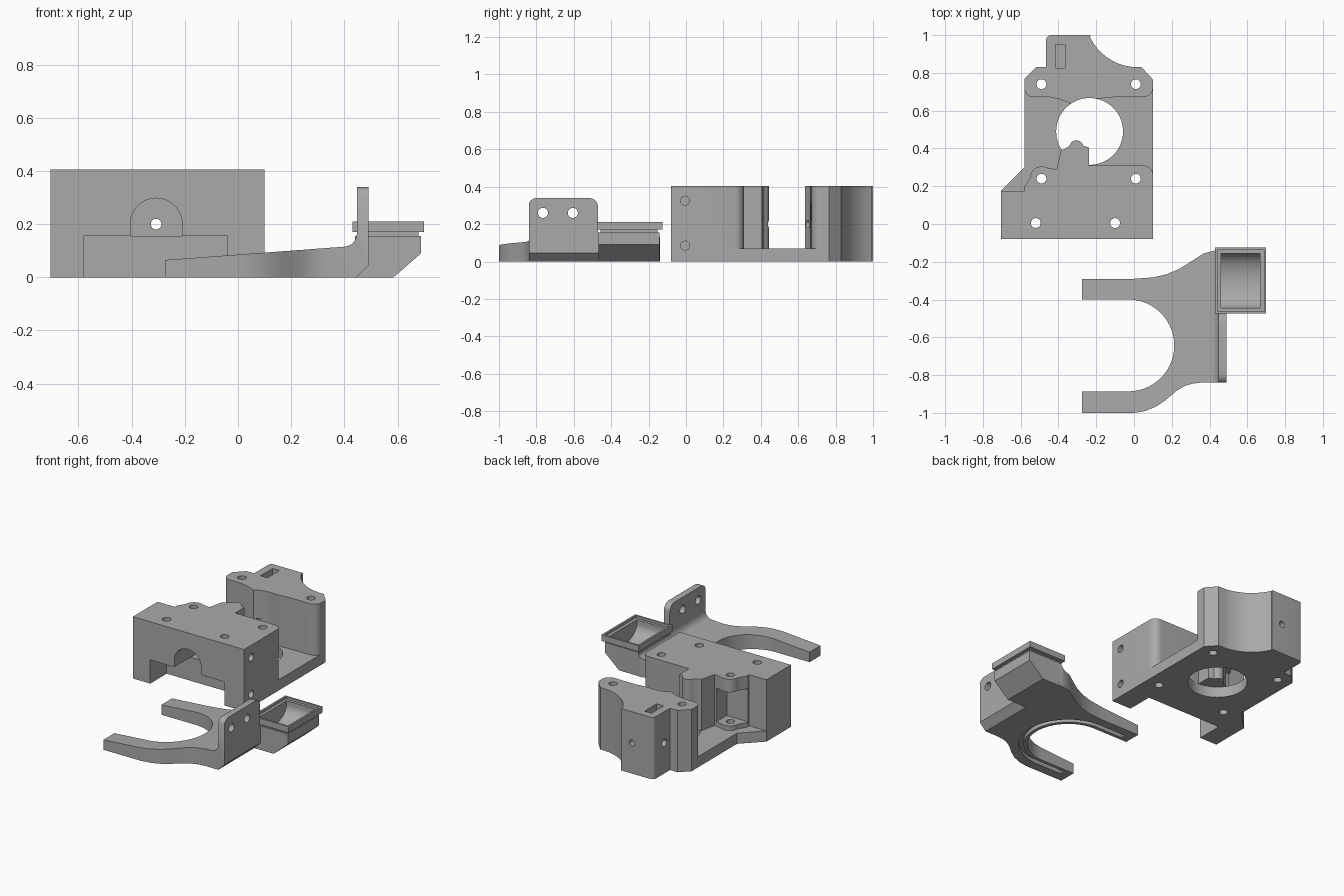
import bpy, bmesh
from math import cos, sin, radians

if "Cube" in bpy.data.objects:
    bpy.data.objects.remove(bpy.data.objects["Cube"], do_unlink=True)

grey = bpy.data.materials.new("plain grey")
grey.use_nodes = True
grey.diffuse_color = (0.4, 0.4, 0.4, 1)
grey.node_tree.nodes["Principled BSDF"].inputs["Base Color"].default_value = (0.4, 0.4, 0.4, 1)


def arc(cx, cy, r, start, end, n=8):
    steps = [radians(start + (end - start) * i / n) for i in range(n + 1)]
    return [(cx + r * cos(t), cy + r * sin(t)) for t in steps]


def circle(cx, cy, r, n=32):
    return arc(cx, cy, r, 0, 360, n)[:-1]


def rect(a0, a1, b0, b1):
    return [(a0, b0), (a1, b0), (a1, b1), (a0, b1)]


def prism(name, profile, axis, lo, hi):
    """Extrude a flat profile along the named axis."""
    place = {"x": lambda a, b, h: (h, a, b),
             "y": lambda a, b, h: (a, h, b),
             "z": lambda a, b, h: (a, b, h)}[axis]
    bm = bmesh.new()
    rings = [[bm.verts.new(place(a, b, h)) for a, b in profile] for h in (lo, hi)]
    n = len(profile)
    bm.faces.new(rings[0])
    bm.faces.new(rings[1])
    for i in range(n):
        j = (i + 1) % n
        bm.faces.new((rings[0][i], rings[0][j], rings[1][j], rings[1][i]))
    bmesh.ops.recalc_face_normals(bm, faces=bm.faces)
    mesh = bpy.data.meshes.new(name)
    bm.to_mesh(mesh)
    bm.free()
    obj = bpy.data.objects.new(name, mesh)
    mesh.materials.append(grey)
    bpy.context.collection.objects.link(obj)
    return obj


def combine(target, operation, *others):
    """Apply booleans and discard the tool shapes."""
    for other in others:
        mod = target.modifiers.new("combine", "BOOLEAN")
        mod.operation = operation
        mod.solver = "EXACT"
        mod.object = other
        bpy.context.view_layer.objects.active = target
        bpy.ops.object.modifier_apply(modifier=mod.name)
        bpy.data.objects.remove(other, do_unlink=True)


def cut(target, profile, axis, lo, hi):
    combine(target, "DIFFERENCE", prism("cutter", profile, axis, lo, hi))


def finish(obj):
    bpy.ops.object.select_all(action="DESELECT")
    obj.select_set(True)
    bpy.context.view_layer.objects.active = obj
    bpy.ops.object.shade_smooth_by_angle(angle=radians(30))


# Base plate with the large round opening
TOP, FLOOR = 0.405, 0.07
bore = circle(-0.235, 0.49, 0.177, 64)
base = prism("motor_housing", [
    (-0.705, -0.08), (0.10, -0.08), (0.10, 0.765), (0.04, 0.83),
    (-0.52, 0.83), (-0.58, 0.77), (-0.58, 0.30), (-0.705, 0.175)], "z", 0, FLOOR)
cut(base, bore, "z", -0.1, 0.2)

# Front block with rounded lug and nose over the opening
block = prism("front_block",
    [(-0.705, -0.08), (0.10, -0.08)] + arc(0.05, 0.26, 0.05, 0, 90)
    + [(-0.238, 0.31), (-0.238, 0.405), (-0.27, 0.415)]
    + arc(-0.305, 0.405, 0.038, 20, 160)
    + [(-0.36, 0.40), (-0.387, 0.39), (-0.41, 0.29), (-0.45, 0.295)]
    + arc(-0.49, 0.245, 0.06, 75, 180)
    + [(-0.58, 0.20), (-0.58, 0.175), (-0.705, 0.175)], "z", FLOOR, TOP)
cut(block, rect(-0.6, -0.425, 0.185, 0.4), "z", 0.10, 0.32)

# Rear tower with the concave flank
tower = prism("rear_tower",
    [(-0.33, 0.635), (-0.235, 0.66), (-0.1, 0.672)]
    + arc(0.05, 0.722, 0.05, -90, 0)
    + [(0.10, 0.765), (0.04, 0.83)] + arc(0.02, 1.11, 0.28, 270, 205, 14)[1:]
    + [(-0.23, 1.0)] + arc(-0.44, 0.975, 0.025, 90, 180)
    + [(-0.465, 0.83), (-0.52, 0.83), (-0.58, 0.77)]
    + arc(-0.535, 0.717, 0.045, 180, 270)
    + [(-0.45, 0.672), (-0.39, 0.66)], "z", 0, TOP)
cut(tower, bore, "z", -0.1, 0.6)
combine(base, "UNION", block, tower)

# Front notch and arch pocket
cut(base, rect(-0.58, -0.04, -0.2, 0.09), "z", -0.1, 0.155)
cut(base, [(-0.405, 0.1545), (-0.21, 0.1545)] + arc(-0.3075, 0.2, 0.0975, 0, 180, 24),
    "y", -0.2, 0.14)

# Screw holes
for x, y in ((-0.49, 0.24), (0.01, 0.24), (-0.49, 0.74), (0.01, 0.74), (-0.52, 0.005), (-0.10, 0.005)):
    cut(base, circle(x, y, 0.026, 24), "z", -0.1, 0.6)
for z in (0.085, 0.325):
    cut(base, circle(-0.005, z, 0.024, 24), "x", 0.0, 0.2)
cut(base, circle(-0.308, 0.2, 0.02, 24), "y", -0.2, 1.1)

# Nut slot and its side hole
cut(base, rect(-0.415, -0.365, 0.825, 0.95), "z", 0.13, 0.6)
cut(base, circle(0.888, 0.2, 0.024, 24), "x", -0.6, -0.32)
finish(base)

# Fork arm outline, trimmed by its side and end silhouettes
MID = -0.643
fork = prism("fork_bracket",
    [(-0.275, -1.0), (0.0, -1.0), (0.06, -0.99), (0.12, -0.965), (0.17, -0.93),
     (0.23, -0.88), (0.27, -0.857), (0.31, -0.845), (0.35, -0.84), (0.49, -0.84),
     (0.49, -0.145), (0.43, -0.14), (0.37, -0.155), (0.3, -0.2), (0.24, -0.238),
     (0.17, -0.267), (0.1, -0.283), (0.0, -0.29), (-0.275, -0.29), (-0.275, -0.4)]
    + arc(-0.03, MID, 0.243, 90, -90, 40) + [(-0.275, MID - 0.243)], "z", 0, 0.4)
side = prism("side", [(-0.3, -0.01), (0.435, -0.01), (0.49, 0.045), (0.495, 0.34), (0.447, 0.34)]
    + arc(0.397, 0.165, 0.05, 0, -88) + [(-0.275, 0.065), (-0.3, 0.063)], "y", -1.1, 0)
end = prism("end", [(-1.1, -0.05), (-0.1, -0.05), (-0.1, 0.155), (-0.47, 0.155)]
    + arc(-0.52, 0.29, 0.05, 0, 90) + arc(-0.795, 0.29, 0.05, 90, 180)
    + [(-0.845, 0.2), (-1.1, 0.2)], "x", -0.5, 0.8)
combine(fork, "INTERSECT", side, end)

# Groove under the horseshoe
cut(fork, [(-0.22, MID - 0.295)] + arc(-0.03, MID, 0.295, -90, 90, 40)
    + [(-0.22, MID + 0.295), (-0.22, MID + 0.265)]
    + arc(-0.03, MID, 0.265, 90, -90, 40) + [(-0.22, MID - 0.265)], "z", -0.05, 0.025)

# Mounting holes in the upright
for y in (-0.765, -0.605):
    cut(fork, circle(y, 0.26, 0.027, 24), "x", 0.3, 0.6)

# Open cup with sloped underside, neck and flared rim
cup = prism("cup", [(0.44, 0.0), (0.585, 0.0), (0.688, 0.09), (0.688, 0.156), (0.44, 0.156)],
            "y", -0.467, -0.143)
neck = prism("neck", rect(0.45, 0.678, -0.457, -0.153), "z", 0.15, 0.175)
rim = prism("rim", rect(0.43, 0.70, -0.475, -0.125), "z", 0.17, 0.21)
combine(fork, "UNION", cup, neck, rim)
cut(fork, rect(0.442, 0.688, -0.463, -0.137), "z", 0.195, 0.3)
trough = [(-0.3 + 0.145 * a, 0.17 + 0.09 * b) for a, b in arc(0, 0, 1, 180, 360, 32)]
cut(fork, trough + [(-0.155, 0.3), (-0.445, 0.3)], "x", 0.46, 0.667)
finish(fork)
